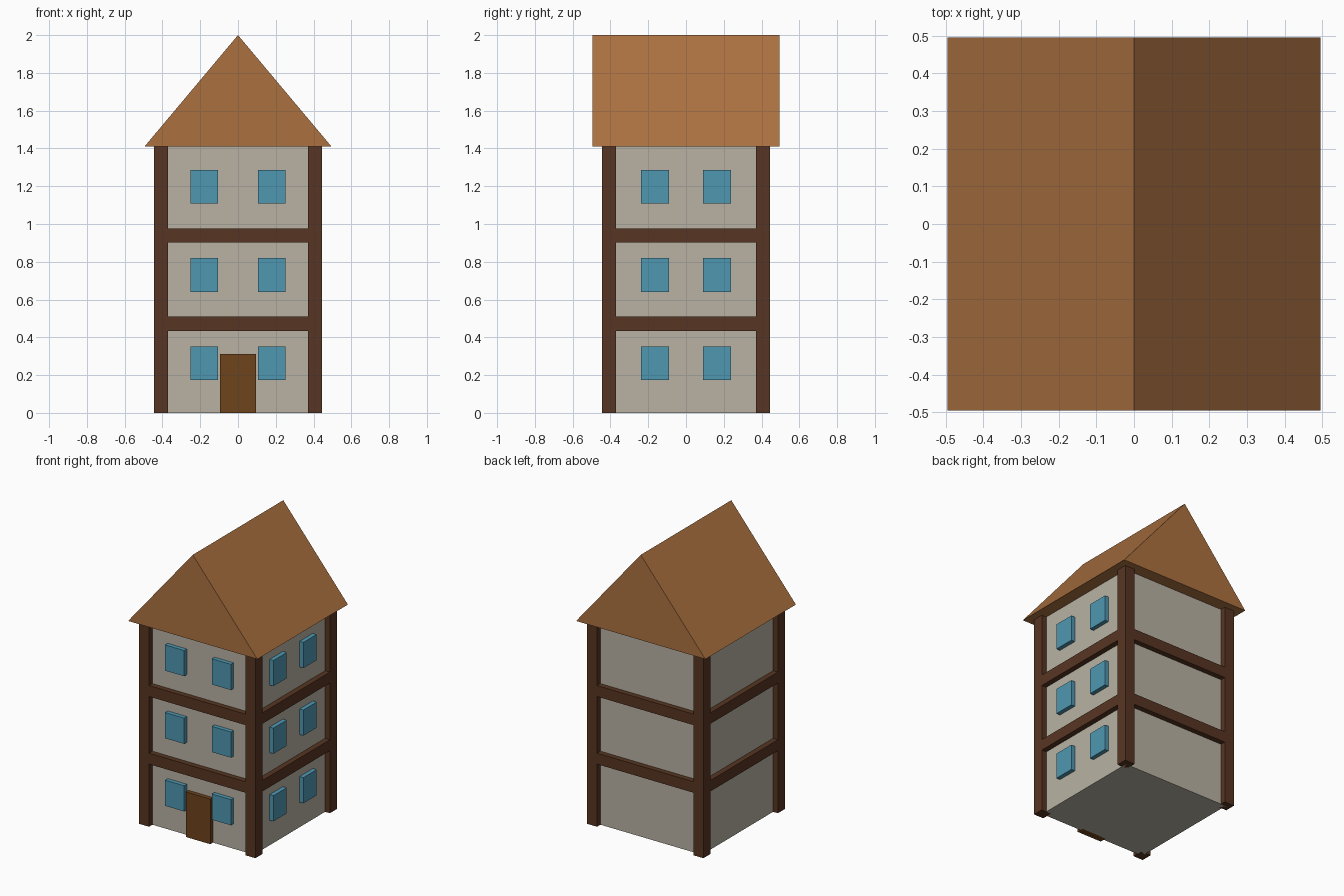
import bpy
import bmesh

if "Cube" in bpy.data.objects:
    bpy.data.objects.remove(bpy.data.objects["Cube"])


def material(name, rgb):
    mat = bpy.data.materials.new(name)
    mat.diffuse_color = (*[(c / 255) ** 2.2 for c in rgb], 1)
    mat.use_nodes = True
    mat.node_tree.nodes["Principled BSDF"].inputs["Base Color"].default_value = mat.diffuse_color
    return mat


PLASTER = material("plaster", (184, 177, 162))
TIMBER = material("timber", (88, 56, 39))
ROOF = material("roof_tiles", (170, 112, 66))
GLASS = material("glass", (80, 150, 176))
DOOR = material("door_wood", (110, 70, 34))


def box(name, lo, hi, mat):
    bpy.ops.mesh.primitive_cube_add(
        size=1, location=[(a + b) / 2 for a, b in zip(lo, hi)])
    ob = bpy.context.object
    ob.name = name
    ob.scale = [b - a for a, b in zip(lo, hi)]
    bpy.ops.object.transform_apply(location=False, rotation=False, scale=True)
    ob.data.materials.append(mat)
    return ob


WALL, OUT, IN = 0.408, 0.445, 0.37   # wall face, timber outer and inner faces
PANE = 0.437                         # outer face of windows and door
EAVE, RIDGE, ROOF_HALF = 1.41, 2.0, 0.495
STOREY = 0.468

# Plaster walls
box("walls", (-WALL, -WALL, 0), (WALL, WALL, EAVE), PLASTER)

# Corner posts
for sx in (-1, 1):
    for sy in (-1, 1):
        xs, ys = sorted((sx * IN, sx * OUT)), sorted((sy * IN, sy * OUT))
        box("corner_post", (xs[0], ys[0], 0), (xs[1], ys[1], EAVE), TIMBER)

# Floor beams on all four sides
for level in (1, 2):
    z = 0.003 + STOREY * level
    for s in (-1, 1):
        a, b = sorted((s * IN, s * OUT))
        box("floor_beam", (-IN, a, z - 0.038), (IN, b, z + 0.038), TIMBER)
        box("floor_beam", (a, -IN, z - 0.038), (b, IN, z + 0.038), TIMBER)

# Windows on the front and right side
for level in range(3):
    z = 0.262 + STOREY * level
    for s in (-1, 1):
        c = s * 0.179
        box("front_window", (c - 0.073, -PANE, z - 0.089),
            (c + 0.073, -WALL + 0.02, z + 0.089), GLASS)
        c = s * 0.164
        box("side_window", (WALL - 0.02, c - 0.073, z - 0.089),
            (PANE, c + 0.073, z + 0.089), GLASS)

# Front door
box("door", (-0.094, -PANE, 0), (0.094, -WALL + 0.02, 0.312), DOOR)

# Gable roof: triangle profile extruded front to back
bm = bmesh.new()
profile = [bm.verts.new((x, -ROOF_HALF, z)) for x, z in
           ((-ROOF_HALF, EAVE), (ROOF_HALF, EAVE), (0, RIDGE))]
gable = bm.faces.new(profile)
ext = bmesh.ops.extrude_face_region(bm, geom=[gable], use_keep_orig=True)
bmesh.ops.translate(bm, vec=(0, 2 * ROOF_HALF, 0),
                    verts=[v for v in ext["geom"]
                           if isinstance(v, bmesh.types.BMVert)])
bmesh.ops.recalc_face_normals(bm, faces=bm.faces)
mesh = bpy.data.meshes.new("roof")
bm.to_mesh(mesh)
bm.free()
mesh.materials.append(ROOF)
bpy.context.collection.objects.link(bpy.data.objects.new("roof", mesh))
